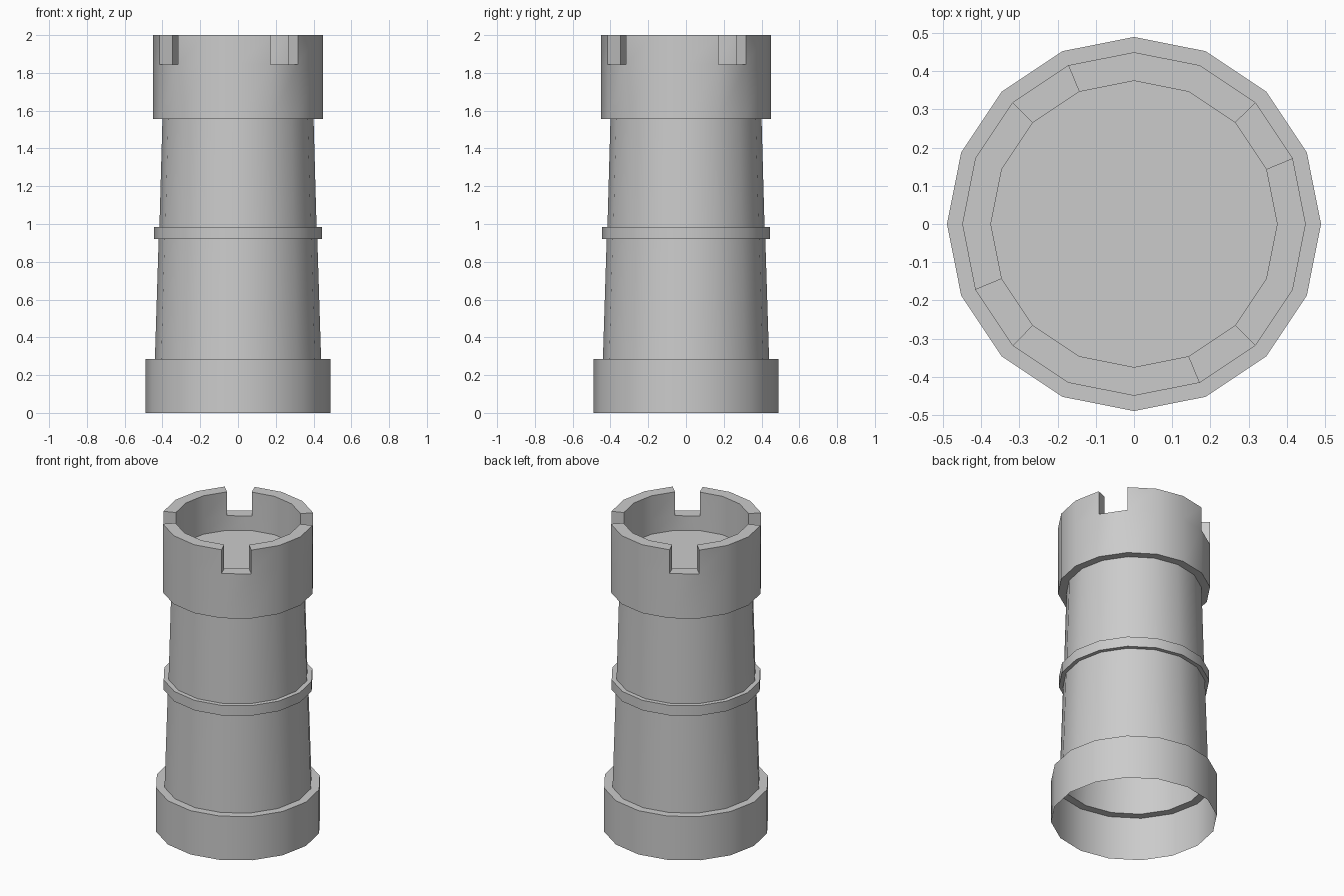
import bpy, bmesh, math

SIDES = 16
STEP = 2 * math.pi / SIDES

if "Cube" in bpy.data.objects:
    bpy.data.objects.remove(bpy.data.objects["Cube"], do_unlink=True)

# Single stone colour
STONE = (0.6, 0.6, 0.6, 1.0)
stone = bpy.data.materials.new("grey stone")
stone.use_nodes = True
stone.diffuse_color = STONE
stone.node_tree.nodes["Principled BSDF"].inputs["Base Color"].default_value = STONE


def lathe(profile):
    """Turn (radius, height) points into a 16-sided shell; returns bmesh and face bands."""
    bm = bmesh.new()
    rings = [[bm.verts.new((r * math.cos(i * STEP), r * math.sin(i * STEP), z))
              for i in range(SIDES)] for r, z in profile]
    bands = []
    for low, high in zip(rings, rings[1:]):
        bands.append([bm.faces.new((low[i], low[(i + 1) % SIDES],
                                    high[(i + 1) % SIDES], high[i]))
                      for i in range(SIDES)])
    return bm, bands, rings


def finish(bm, name):
    mesh = bpy.data.meshes.new(name)
    bm.to_mesh(mesh)
    bm.free()
    obj = bpy.data.objects.new(name, mesh)
    bpy.context.collection.objects.link(obj)
    mesh.materials.append(stone)
    bpy.ops.object.select_all(action="DESELECT")
    obj.select_set(True)
    bpy.context.view_layer.objects.active = obj
    bpy.ops.object.shade_smooth_by_angle(angle=math.radians(30))


# Open-bottomed plinth, tapering shaft and raised band
parts = {
    "base": [(0.49, 0), (0.49, 0.285), (0.44, 0.285)],
    "lower_shaft": [(0.44, 0.285), (0.42, 0.92)],
    "band": [(0.42, 0.92), (0.445, 0.92), (0.445, 0.985), (0.416, 0.985)],
    "upper_shaft": [(0.416, 0.985), (0.40, 1.555)],
}
for name, profile in parts.items():
    finish(lathe(profile)[0], name)

# Crown: overhang, outer wall, parapet ledge, inner wall and floor
NOTCH_Z, TOP_Z, FLOOR_Z = 1.845, 2.0, 1.75
bm, bands, rings = lathe([(0.40, 1.555), (0.45, 1.555), (0.45, NOTCH_Z),
                          (0.375, NOTCH_Z), (0.375, FLOOR_Z)])
bm.faces.new(rings[-1])

# Raise the ledge into battlements, leaving one notch per quarter
merlons = [f for i, f in enumerate(bands[2]) if i % 4 != 1]
raised = bmesh.ops.extrude_face_region(bm, geom=merlons)["geom"]
bmesh.ops.delete(bm, geom=[f for f in merlons if f.is_valid], context="FACES_ONLY")
bmesh.ops.translate(bm, vec=(0, 0, TOP_Z - NOTCH_Z),
                    verts=[v for v in raised if isinstance(v, bmesh.types.BMVert)])
finish(bm, "battlements")
